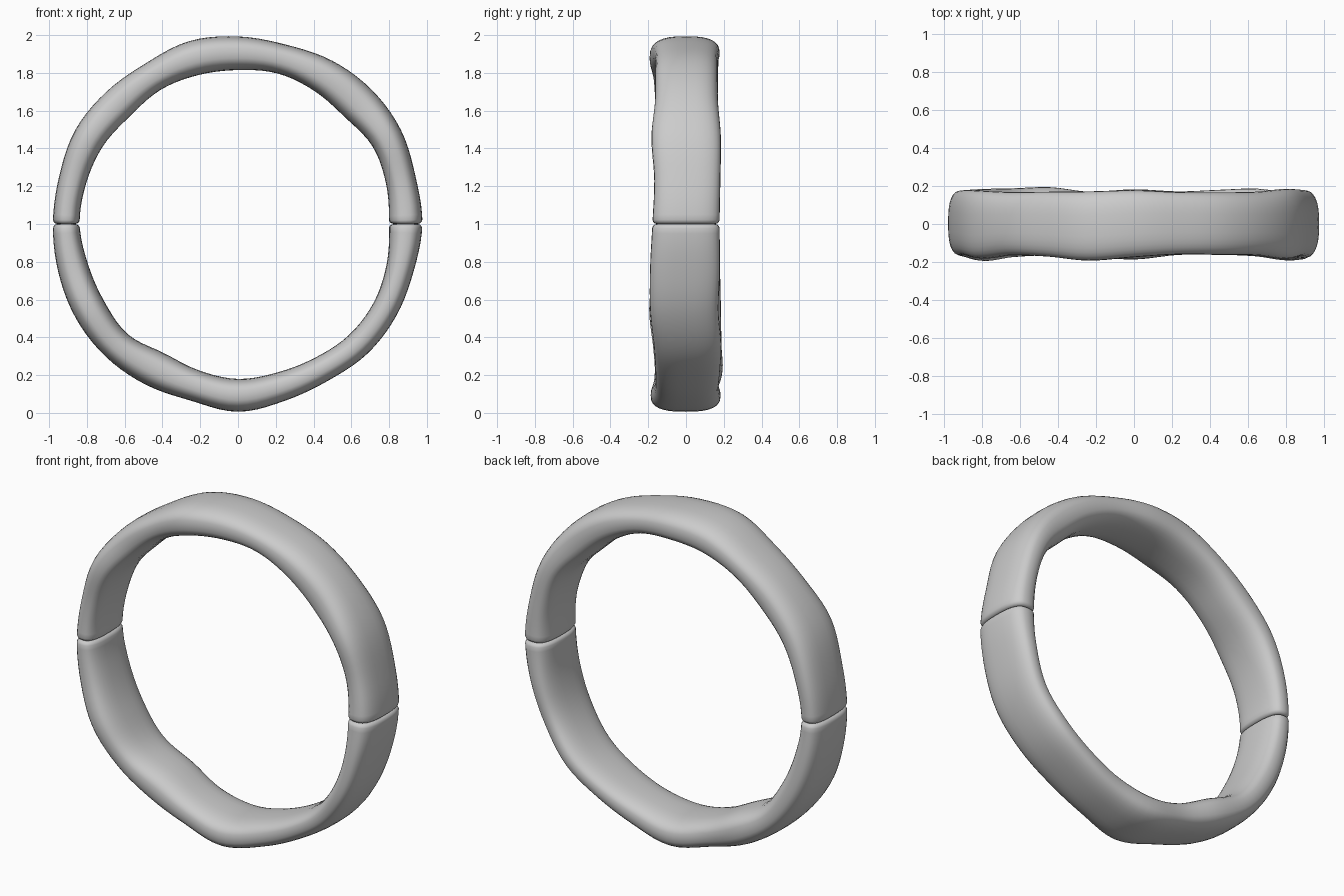
import bpy, bmesh, math

if "Cube" in bpy.data.objects:
    bpy.data.objects.remove(bpy.data.objects["Cube"])

# Hand-shaped ring sections every 15 degrees, counter-clockwise from +x
OUTER = [.976, .973, .996, 1.003, .998, .983, .993, 1.002, .981, .988, .995, .98,
         .98, .985, .993, .992, .981, .968, .994, .968, .957, .97, .969, .963]
INNER = [.80, .812, .822, .80, .812, .824, .815, .816, .82, .808, .825, .832,
         .838, .822, .818, .825, .788, .802, .82, .813, .817, .831, .83, .815]
FRONT = [.178, .168, .183, .165, .163, .16, .175, .193, .172, .165, .183, .165,
         .165, .175, .195, .175, .165, .172, .187, .163, .162, .17, .19, .19]
BACK = [.178, .182, .185, .17, .167, .168, .178, .172, .17, .168, .175, .18,
        .175, .18, .185, .188, .194, .17, .183, .172, .18, .187, .172, .18]
CENTRE_Z = 1.0
SIDES = 32


def sample(table, deg):
    """Smooth periodic interpolation of a section table."""
    t = deg / 15
    i = math.floor(t)
    f = t - i
    a, b, c, d = (table[(i + k) % 24] for k in (-1, 0, 1, 2))
    return b + .5 * f * (c - a + f * (2*a - 5*b + 4*c - d + f * (3*(b - c) + d - a)))


def power(v, n):
    return math.copysign(abs(v) ** n, v)


def section(bm, deg, inset):
    """One rounded-rectangle loop across the band."""
    ro, ri = sample(OUTER, deg), sample(INNER, deg)
    yf, yb = sample(FRONT, deg), sample(BACK, deg)
    mid, half = (ro + ri) / 2, (ro - ri) / 2 - inset
    yc, yh = (yb - yf) / 2, (yb + yf) / 2 - inset
    a = math.radians(deg)
    loop = []
    for k in range(SIDES):
        u = 2 * math.pi * k / SIDES
        r = mid + half * power(math.cos(u), 2 / 2.7)
        y = yc + yh * power(math.sin(u), 2 / 2.7)
        loop.append(bm.verts.new((r * math.cos(a), y, CENTRE_Z + r * math.sin(a))))
    return loop


def half_ring(name, start):
    bm = bmesh.new()
    # rounded lips at both seams, even steps between
    lip = [(.05, .022), (.2, .013), (.6, .005), (1.3, 0)]
    steps = [(start + d, s) for d, s in lip]
    steps += [(start + 3 * k, 0) for k in range(1, 60)]
    steps += [(start + 180 - d, s) for d, s in reversed(lip)]
    loops = [section(bm, d, s) for d, s in steps]
    for p, q in zip(loops, loops[1:]):
        for k in range(SIDES):
            n = (k + 1) % SIDES
            bm.faces.new((p[k], p[n], q[n], q[k]))
    bm.faces.new(loops[0])
    bm.faces.new(loops[-1])
    bmesh.ops.recalc_face_normals(bm, faces=bm.faces)
    mesh = bpy.data.meshes.new(name)
    bm.to_mesh(mesh)
    bm.free()
    ob = bpy.data.objects.new(name, mesh)
    bpy.context.collection.objects.link(ob)
    bpy.ops.object.select_all(action='DESELECT')
    ob.select_set(True)
    bpy.context.view_layer.objects.active = ob
    bpy.ops.object.shade_smooth_by_angle(angle=math.radians(50))


# The two halves of the ring, meeting at the side seams
half_ring("upper_half_ring", 0)
half_ring("lower_half_ring", 180)
